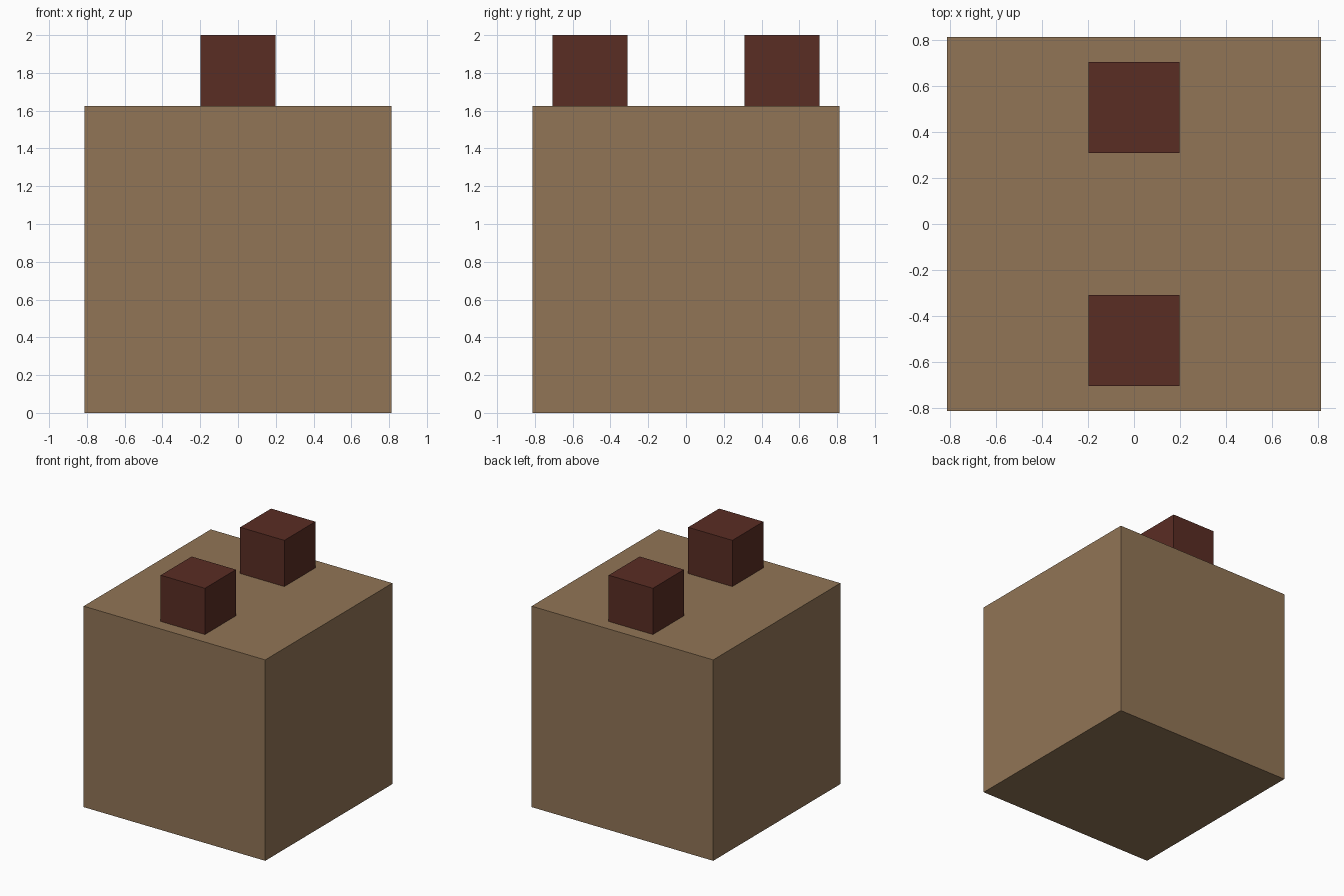
import bpy

if "Cube" in bpy.data.objects:
    bpy.data.objects.remove(bpy.data.objects["Cube"])


def material(name, rgb):
    mat = bpy.data.materials.new(name)
    mat.diffuse_color = (*rgb, 1.0)
    mat.use_nodes = True
    mat.node_tree.nodes["Principled BSDF"].inputs["Base Color"].default_value = mat.diffuse_color
    return mat


def cube(name, size, centre, mat):
    bpy.ops.mesh.primitive_cube_add(size=size, location=centre)
    obj = bpy.context.object
    obj.name = name
    obj.data.materials.append(mat)
    return obj


tan = material("tan", (0.284, 0.178, 0.093))
dark_brown = material("dark_brown", (0.102, 0.026, 0.0176))

BODY = 1.626
STUD = 0.396

# Large body block standing on the ground
cube("body", BODY, (0, 0, BODY / 2), tan)

# Two small blocks on top, slightly sunk into the body
for side, y in (("front", -0.508), ("back", 0.508)):
    cube(f"{side}_top_block", STUD, (0, y, 2 - STUD / 2), dark_brown)
